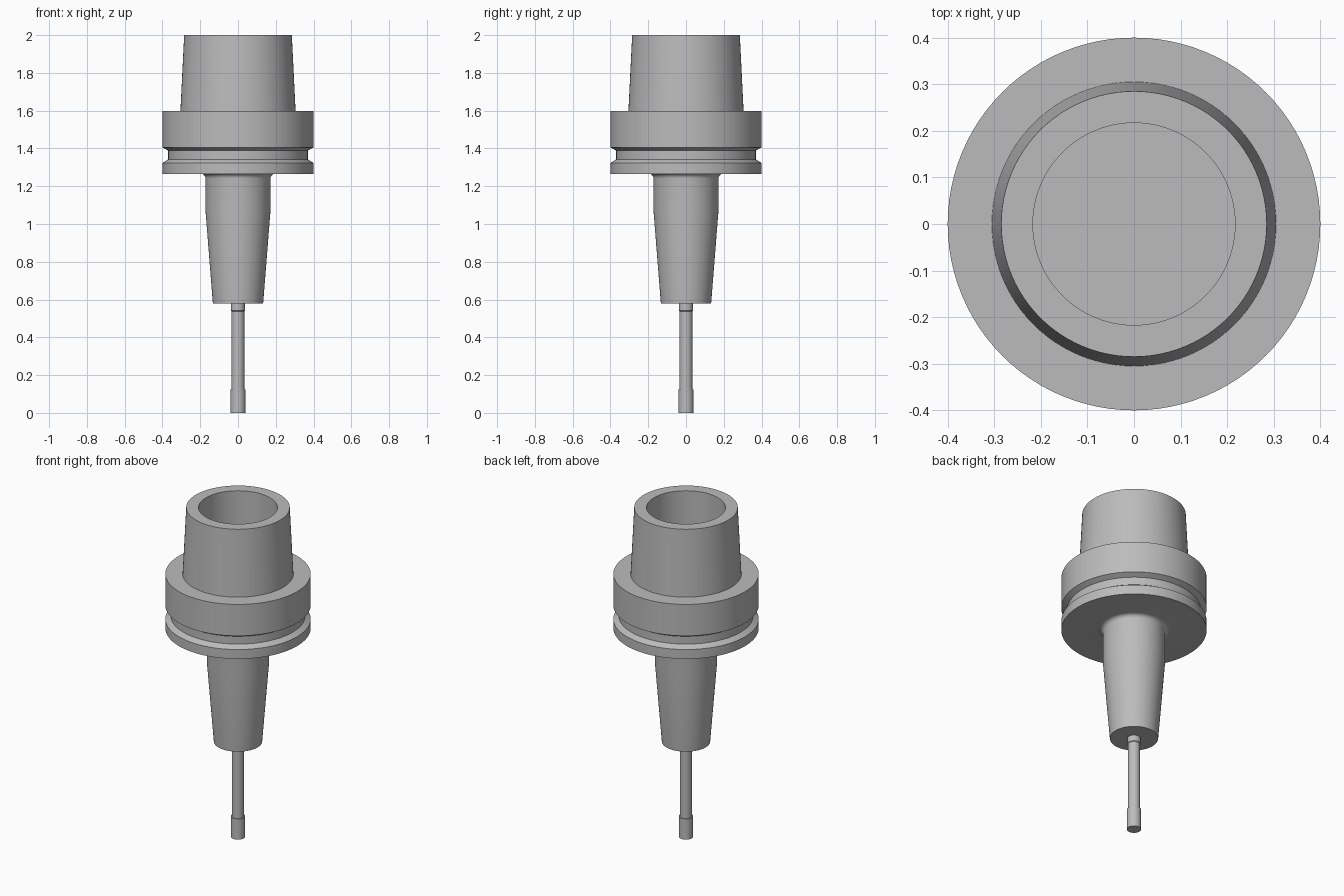
import bpy
import bmesh
import math

SEGMENTS = 96

cube = bpy.data.objects.get("Cube")
if cube:
    bpy.data.objects.remove(cube, do_unlink=True)


def make_material(name, rgb):
    mat = bpy.data.materials.new(name)
    mat.use_nodes = True
    colour = (*rgb, 1.0)
    mat.diffuse_color = colour
    mat.node_tree.nodes["Principled BSDF"].inputs["Base Color"].default_value = colour
    return mat


def lathe(name, profile, mat):
    """Spin a (radius, height) profile around the z axis."""
    bm = bmesh.new()
    verts = [bm.verts.new((r, 0, z)) for r, z in profile]
    edges = [bm.edges.new(pair) for pair in zip(verts, verts[1:])]
    bmesh.ops.spin(bm, geom=verts + edges, cent=(0, 0, 0), axis=(0, 0, 1),
                   angle=math.tau, steps=SEGMENTS)
    bmesh.ops.remove_doubles(bm, verts=bm.verts, dist=0.0002)
    bmesh.ops.recalc_face_normals(bm, faces=bm.faces)
    mesh = bpy.data.meshes.new(name)
    bm.to_mesh(mesh)
    bm.free()
    mesh.materials.append(mat)
    obj = bpy.data.objects.new(name, mesh)
    bpy.context.collection.objects.link(obj)
    bpy.ops.object.select_all(action="DESELECT")
    obj.select_set(True)
    bpy.context.view_layer.objects.active = obj
    bpy.ops.object.shade_smooth_by_angle(angle=math.radians(25))
    return obj


steel = make_material("steel_grey", (0.5, 0.5, 0.5))

# Hollow tapered shank, from the bore floor up and over the rim
shank = [(0, 1.6), (0.217, 1.6), (0.217, 2.0), (0.285, 2.0), (0.305, 1.597)]

# Flange with its gripper groove
flange = [(0.4, 1.597), (0.4, 1.406), (0.37, 1.389),
          (0.37, 1.342), (0.4, 1.323), (0.4, 1.266)]

# Rounded fillet under the flange, then the tapered nose
neck_radius, fillet = 0.172, 0.025
neck = []
for i in range(7):
    a = math.radians(90 * i / 6)
    neck.append((neck_radius + fillet * (1 - math.sin(a)),
                 1.266 - fillet * (1 - math.cos(a))))
neck += [(neck_radius, 1.07), (0.133, 0.578), (0, 0.578)]

lathe("tool_holder", shank + flange + neck, steel)

# Slim cutter: plain shank, slightly relieved neck, wider cutting tip
lathe("cutter", [(0.037, 0.578), (0.037, 0.542), (0.034, 0.538),
                 (0.034, 0.125), (0.039, 0.125), (0.039, 0), (0, 0)], steel)
